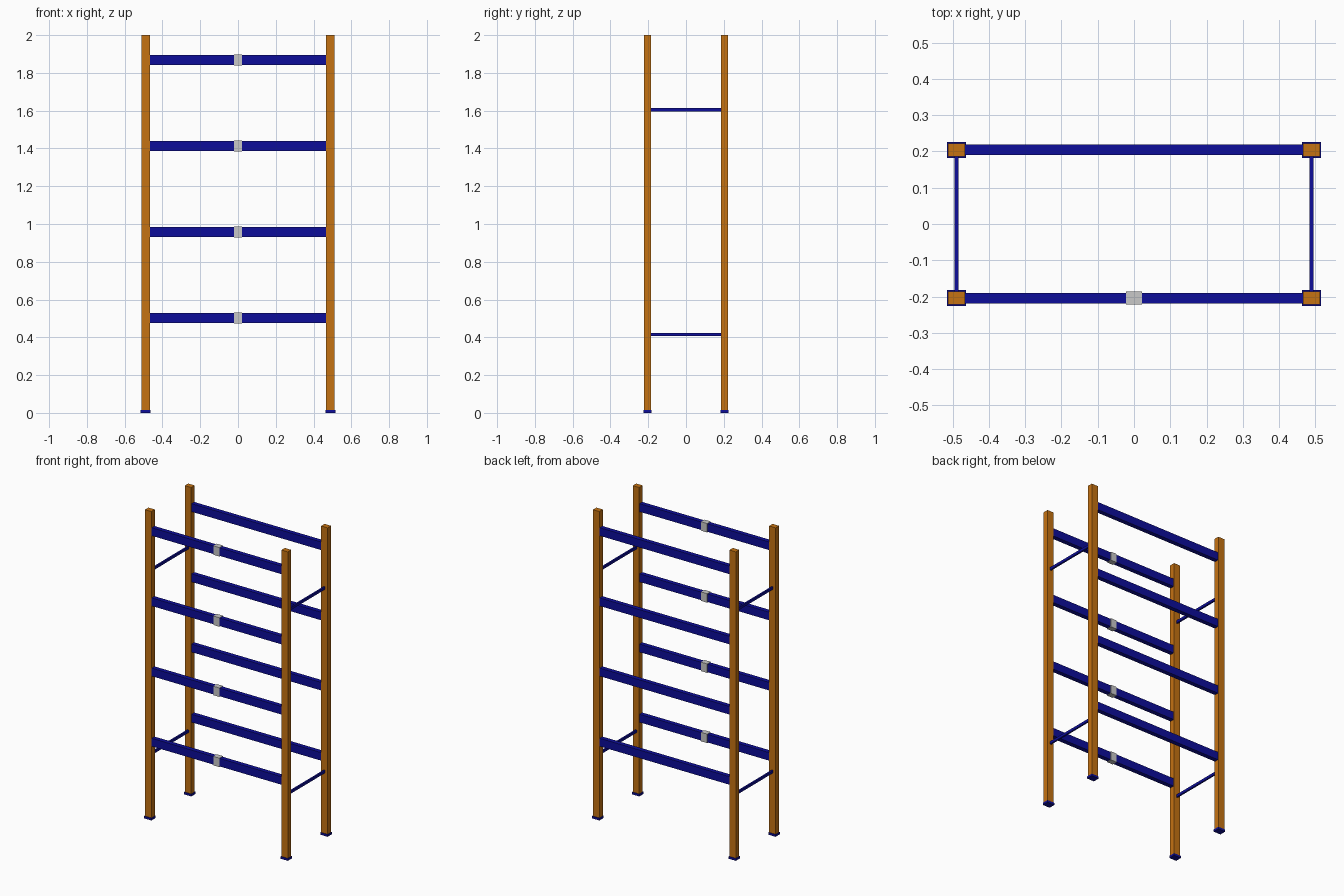
import bpy
import bmesh
from mathutils import Vector

cube = bpy.data.objects.get("Cube")
if cube:
    bpy.data.objects.remove(cube, do_unlink=True)


def make_material(name, color):
    mat = bpy.data.materials.new(name)
    mat.use_nodes = True
    mat.diffuse_color = (*color, 1)
    mat.node_tree.nodes["Principled BSDF"].inputs["Base Color"].default_value = (*color, 1)
    return mat


orange = make_material("orange paint", (0.56, 0.17, 0.006))
blue = make_material("dark blue paint", (0.004, 0.004, 0.32))
grey = make_material("light grey", (0.58, 0.58, 0.58))


def box(name, center, size, mat):
    mesh = bpy.data.meshes.new(name)
    bm = bmesh.new()
    bmesh.ops.create_cube(bm, size=1)
    bmesh.ops.scale(bm, vec=Vector(size), verts=bm.verts)
    bm.to_mesh(mesh)
    bm.free()
    mesh.materials.append(mat)
    obj = bpy.data.objects.new(name, mesh)
    obj.location = center
    bpy.context.collection.objects.link(obj)
    return obj


POST_X, POST_Y = 0.489, 0.204
POST_W, POST_D = 0.046, 0.035
FOOT_H = 0.014
BEAM_H, BEAM_D = 0.052, 0.029
inner_x = 2 * POST_X - POST_W
inner_y = 2 * POST_Y - POST_D
sides = ((1, "left"), (-1, "right"))
ends = ((-1, "front"), (1, "back"))

# Posts on foot plates
for sx, side in sides:
    for sy, end in ends:
        x, y = sx * POST_X, sy * POST_Y
        box(f"{end}_{side}_post", (x, y, 1 + FOOT_H / 2),
            (POST_W, POST_D, 2 - FOOT_H), orange)
        box(f"{end}_{side}_foot_plate", (x, y, FOOT_H / 2),
            (0.053, 0.044, FOOT_H), blue)

# Long beams, with a sleeve at the middle of each front one
for level in range(4):
    z = 0.503 + level * 0.455
    for sy, end in ends:
        box(f"{end}_beam_{level + 1}", (0, sy * POST_Y, z),
            (inner_x, BEAM_D, BEAM_H), blue)
    box(f"beam_sleeve_{level + 1}", (0, -POST_Y, z),
        (0.044, BEAM_D + 0.007, BEAM_H + 0.006), grey)

# Thin side braces between front and back posts
for sx, side in sides:
    for z, place in ((0.415, "lower"), (1.605, "upper")):
        box(f"{side}_{place}_brace", (sx * POST_X, 0, z),
            (0.011, inner_y, 0.017), blue)
